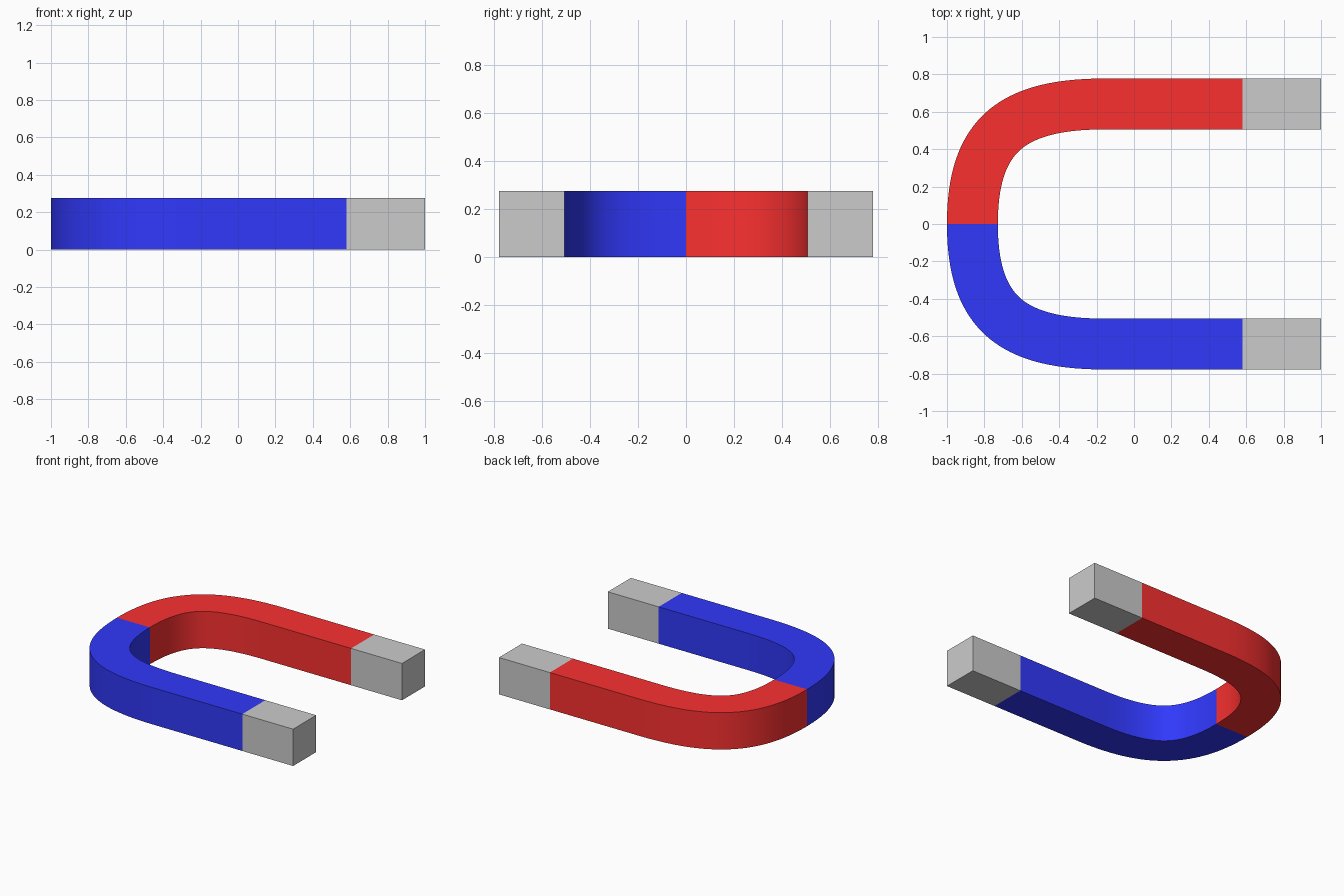
import bpy, bmesh
from mathutils import Vector
from mathutils.geometry import interpolate_bezier
from math import radians

if "Cube" in bpy.data.objects:
    bpy.data.objects.remove(bpy.data.objects["Cube"])

HEIGHT, HALF_W = 0.275, 0.136
ARM_Y, TIP_X = 0.642, 0.58


def paint(name, color):
    mat = bpy.data.materials.new(name)
    mat.diffuse_color = color
    mat.use_nodes = True
    mat.node_tree.nodes["Principled BSDF"].inputs["Base Color"].default_value = mat.diffuse_color
    return mat


def sweep_bar(name, path, side, mat=None):
    """Square bar following a flat path; side = -1 mirrors it across y = 0."""
    bm = bmesh.new()
    rings = []
    for i, p in enumerate(path):
        if i == 0:
            t = Vector((0, 1)) if p.y < 0.001 else Vector((1, 0))
        elif i == len(path) - 1:
            t = Vector((1, 0))
        else:
            t = (path[i + 1] - path[i - 1]).normalized()
        n = Vector((-t.y, t.x)) * HALF_W
        a, b = p + n, p - n
        rings.append([bm.verts.new((q.x, q.y * side, z)) for q, z in
                      ((a, 0), (b, 0), (b, HEIGHT), (a, HEIGHT))])
    for r, s in zip(rings, rings[1:]):
        for k in range(4):
            j = (k + 1) % 4
            bm.faces.new((r[k], r[j], s[j], s[k]))
    bm.faces.new(rings[0])
    bm.faces.new(rings[-1])
    bmesh.ops.recalc_face_normals(bm, faces=bm.faces)
    mesh = bpy.data.meshes.new(name)
    bm.to_mesh(mesh)
    bm.free()
    obj = bpy.data.objects.new(name, mesh)
    bpy.context.collection.objects.link(obj)
    if mat:
        mesh.materials.append(mat)
    bpy.ops.object.select_all(action='DESELECT')
    obj.select_set(True)
    bpy.context.view_layer.objects.active = obj
    bpy.ops.object.shade_smooth_by_angle(angle=radians(30))


# centreline of one half: rounded bend, then straight arm
bend = interpolate_bezier(Vector((-0.864, 0)), Vector((-0.864, 0.48)),
                          Vector((-0.65, ARM_Y)), Vector((-0.15, ARM_Y)), 40)
half = [Vector((p[0], p[1])) for p in bend] + [Vector((TIP_X, ARM_Y))]
tip = [Vector((TIP_X, ARM_Y)), Vector((1.0, ARM_Y))]

# coloured halves and bare metal pole tips
red = paint("red_paint", (0.96, 0.03, 0.03, 1))
blue = paint("blue_paint", (0.03, 0.04, 0.96, 1))
for label, side, mat in (("red", 1, red), ("blue", -1, blue)):
    sweep_bar(label + "_half", half, side, mat)
    sweep_bar(label + "_pole_tip", tip, side)
